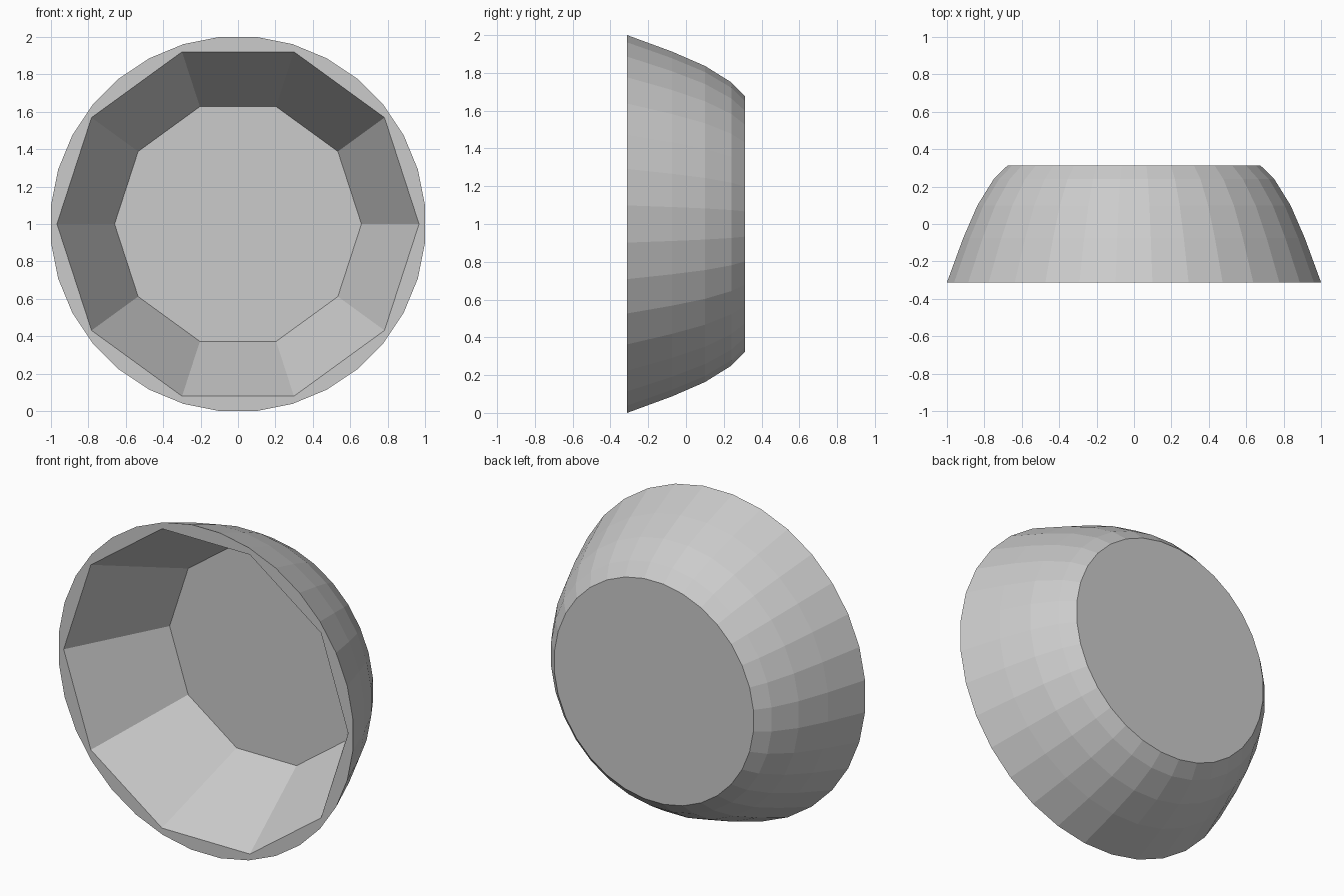
import bpy, bmesh, math

if "Cube" in bpy.data.objects:
    bpy.data.objects.remove(bpy.data.objects["Cube"])

bm = bmesh.new()


def ring(radius, y, sides, offset=0.0):
    """Polygon ring around the y axis, centred at z = 1."""
    return [bm.verts.new((radius * math.cos(2 * math.pi * (i + offset) / sides), y,
                          1 + radius * math.sin(2 * math.pi * (i + offset) / sides)))
            for i in range(sides)]


def skin(a, b):
    """Wall of faces between two rings with equal side counts."""
    n = len(a)
    for i in range(n):
        j = (i + 1) % n
        bm.faces.new((a[i], a[j], b[j], b[i]))


# Rounded outer shell, 32 sides, flats at top, bottom and sides
SIDES = 32
k = 1 / math.cos(math.pi / SIDES)
profile = [(1.0, -0.312), (0.913, -0.075), (0.837, 0.1), (0.75, 0.24), (0.677, 0.312)]
outer = [ring(r * k, y, SIDES, 0.5) for r, y in profile]
for a, b in zip(outer, outer[1:]):
    skin(a, b)
bm.faces.new(outer[-1])

# Ten-sided cavity with a flat floor
mouth = ring(0.968, -0.312, 10)
floor = ring(0.66, 0.278, 10)
skin(mouth, floor)
bm.faces.new(floor)

# Flat rim between the round edge and the ten-sided mouth
rim_edges = [e for e in bm.edges if e.is_boundary]
bmesh.ops.triangle_fill(bm, edges=rim_edges, use_beauty=True, normal=(0, -1, 0))
bmesh.ops.recalc_face_normals(bm, faces=bm.faces[:])

mesh = bpy.data.meshes.new("bowl")
bm.to_mesh(mesh)
bm.free()
bpy.context.collection.objects.link(bpy.data.objects.new("bowl", mesh))
